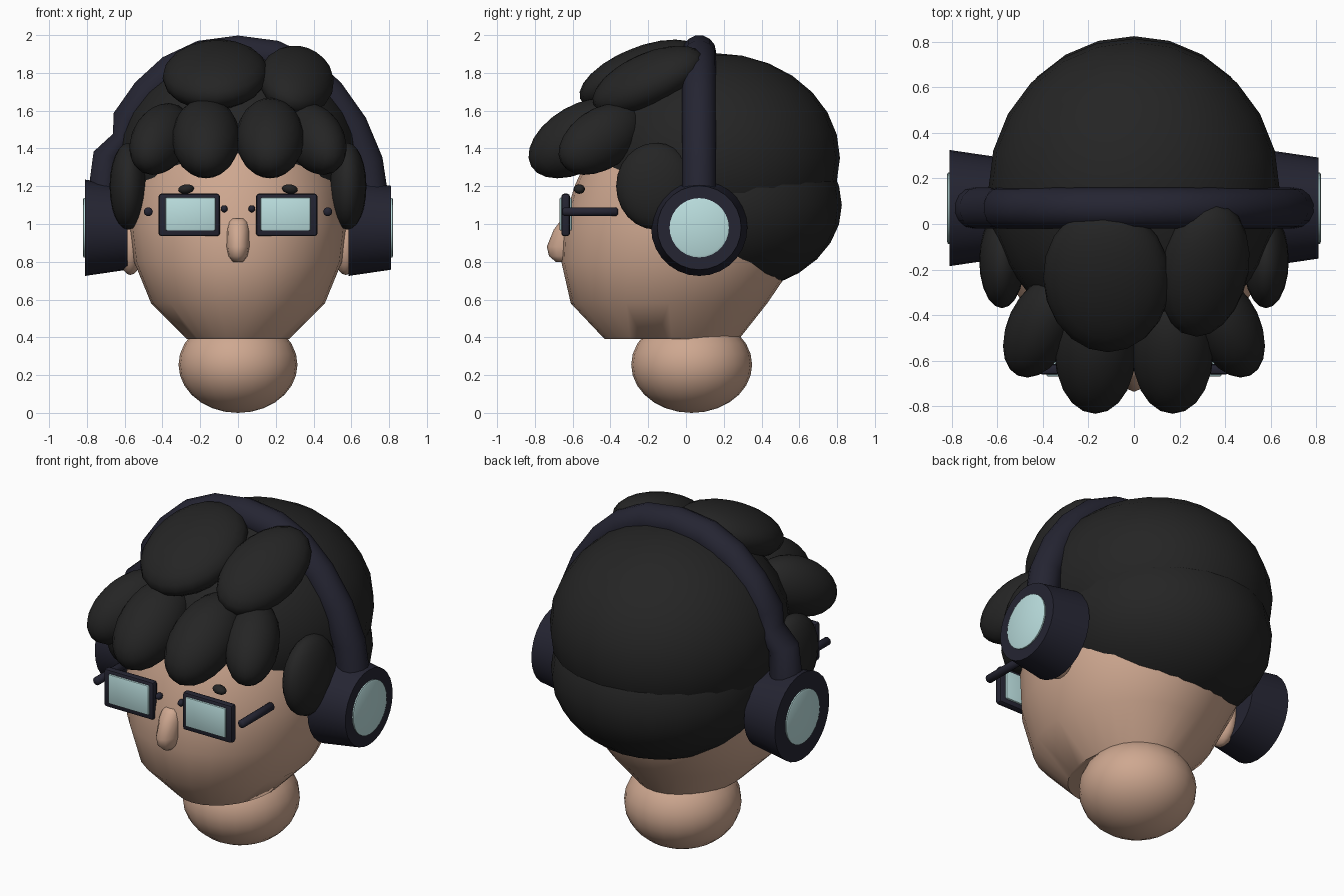
import bpy, bmesh
from math import sin, cos, pi, radians
from mathutils import Vector, Matrix, Euler

cube = bpy.data.objects.get("Cube")
if cube:
    bpy.data.objects.remove(cube, do_unlink=True)


def material(name, rgb):
    m = bpy.data.materials.new(name)
    m.use_nodes = True
    m.diffuse_color = (*rgb, 1)
    bsdf = next(n for n in m.node_tree.nodes if n.type == 'BSDF_PRINCIPLED')
    bsdf.inputs["Base Color"].default_value = (*rgb, 1)
    bsdf.inputs["Roughness"].default_value = 0.8
    return m


SKIN = material("skin", (0.62, 0.39, 0.28))
HAIR = material("black_hair", (0.018, 0.018, 0.018))
NAVY = material("dark_navy", (0.018, 0.018, 0.032))
TEAL = material("pale_teal", (0.50, 0.74, 0.74))


def finish(name, bm, mat, angle=50):
    bmesh.ops.recalc_face_normals(bm, faces=bm.faces)
    me = bpy.data.meshes.new(name)
    bm.to_mesh(me)
    bm.free()
    me.materials.append(mat)
    ob = bpy.data.objects.new(name, me)
    bpy.context.collection.objects.link(ob)
    bpy.ops.object.select_all(action='DESELECT')
    ob.select_set(True)
    bpy.context.view_layer.objects.active = ob
    bpy.ops.object.shade_smooth_by_angle(angle=radians(angle))
    return ob


def blob(name, mat, centre, radii, rot=(0, 0, 0), segs=20, rings=12):
    """Ellipsoid, rotated by degrees."""
    bm = bmesh.new()
    turn = Euler([radians(a) for a in rot]).to_matrix().to_4x4()
    m = Matrix.Translation(centre) @ turn @ Matrix.Diagonal((*radii, 1))
    bmesh.ops.create_uvsphere(bm, u_segments=segs, v_segments=rings, radius=1, matrix=m)
    return finish(name, bm, mat)


def box(name, mat, centre, size, bevel):
    bm = bmesh.new()
    bmesh.ops.create_cube(bm, size=1, matrix=Matrix.Translation(centre) @ Matrix.Diagonal((*size, 1)))
    bmesh.ops.bevel(bm, geom=bm.edges[:], offset=bevel, segments=2, profile=0.5, affect='EDGES')
    return finish(name, bm, mat, 30)


def loft(name, mat, rings, angle=50):
    """Bridge a list of equal-sized rings and cap both ends."""
    bm = bmesh.new()
    loops = [[bm.verts.new(p) for p in ring] for ring in rings]
    n = len(loops[0])
    for a, b in zip(loops, loops[1:]):
        for i in range(n):
            j = (i + 1) % n
            bm.faces.new((a[i], a[j], b[j], b[i]))
    bm.faces.new(loops[0])
    bm.faces.new(loops[-1])
    return finish(name, bm, mat, angle)


def oval(centre, u, v, n=20):
    return [Vector(centre) + Vector(u) * cos(2 * pi * i / n) + Vector(v) * sin(2 * pi * i / n)
            for i in range(n)]


def level_ring(z, rx, y, ry, n=20):
    return oval((0, y, z), (rx, 0, 0), (0, ry, 0), n)


# Head with a flat jaw underside: height, half width, centre y, half depth
HEAD = [(0.39, 0.27, -0.075, 0.355), (0.58, 0.46, -0.09, 0.52), (0.8, 0.55, -0.04, 0.62),
        (1.0, 0.575, -0.03, 0.62), (1.2, 0.55, 0, 0.59), (1.4, 0.48, 0, 0.5), (1.6, 0.33, 0.05, 0.38)]
loft("head", SKIN, [level_ring(*r, n=28) for r in HEAD], 45)
blob("neck", SKIN, (0, 0.03, 0.255), (0.315, 0.32, 0.255), segs=24, rings=14)

# Nose: height, half width, centre y, half depth
NOSE = [(0.8, 0.03, -0.64, 0.05), (0.83, 0.052, -0.64, 0.085), (0.88, 0.062, -0.64, 0.097),
        (0.97, 0.06, -0.63, 0.07), (1.01, 0.05, -0.63, 0.04), (1.03, 0.03, -0.63, 0.02)]
loft("nose", SKIN, [level_ring(*r, n=12) for r in NOSE], 60)

# Main hair masses
blob("upper_hair", HAIR, (0, 0.15, 1.35), (0.64, 0.665, 0.555), segs=24, rings=14)
blob("lower_hair", HAIR, (0, 0.22, 1.1), (0.6, 0.605, 0.46), segs=24, rings=14)

# Curls over the crown
blob("crown_curl_right", HAIR, (-0.12, -0.24, 1.79), (0.28, 0.345, 0.145), (22, -4, 0))
blob("crown_curl_left", HAIR, (0.31, -0.2, 1.76), (0.2, 0.32, 0.135), (25, 20, 0))

for side, s in (("left", 1), ("right", -1)):
    # Fringe, side lock and ear
    blob("inner_fringe_" + side, HAIR, (s * 0.17, -0.56, 1.455), (0.18, 0.3, 0.175), (30, 0, 0))
    blob("outer_fringe_" + side, HAIR, (s * 0.41, -0.45, 1.45), (0.145, 0.26, 0.16), (30, 0, s * 25))
    blob("side_lock_" + side, HAIR, (s * 0.58, -0.16, 1.2), (0.1, 0.21, 0.23))
    blob("ear_" + side, SKIN, (s * 0.57, 0.05, 0.9), (0.07, 0.11, 0.17))
    blob("eyebrow_" + side, HAIR, (s * 0.275, -0.565, 1.185), (0.042, 0.03, 0.025), (0, s * 8, 0), 12, 8)

    # Glasses
    box("lens_frame_" + side, NAVY, (s * 0.258, -0.637, 1.048), (0.325, 0.046, 0.225), 0.015)
    box("lens_" + side, TEAL, (s * 0.252, -0.637, 1.052), (0.265, 0.066, 0.175), 0.008)
    temple = [oval((s * 0.475, y, 1.065), (r, 0, 0), (0, 0, r), 10)
              for y, r in ((-0.655, 0.015), (-0.645, 0.024), (-0.37, 0.024), (-0.36, 0.015))]
    loft("temple_arm_" + side, NAVY, temple, 60)
    blob("bridge_end_" + side, NAVY, (s * 0.073, -0.635, 1.08), (0.019, 0.025, 0.019), segs=10, rings=6)

    # Ear cup: both cups are wider towards the right of the model
    wide, narrow = 0.255, 0.222
    inner, outer = (wide, narrow) if s > 0 else (narrow, wide)
    cup = [oval((s * x, 0.07, 0.98), (0, r, 0), (0, 0, r), 28)
           for x, r in ((0.585, inner), (0.81, outer))]
    loft("ear_cup_" + side, NAVY, cup)
    disc = [oval((s * x, 0.07, 0.98), (0, r, 0), (0, 0, r), 28)
            for x, r in ((0.8, 0.157), (0.817, 0.157), (0.821, 0.148))]
    loft("ear_cup_disc_" + side, TEAL, disc, 60)

# Headband: centre x, centre z, tube radius, with a pinch low on the right arm
LEFT_ARM = [(0.19, 1.885, 0.09), (0.35, 1.81, 0.09), (0.48, 1.69, 0.09),
            (0.6, 1.52, 0.09), (0.68, 1.33, 0.09), (0.71, 1.13, 0.09)]
RIGHT_ARM = [(-0.71, 1.13, 0.09), (-0.69, 1.36, 0.08), (-0.61, 1.45, 0.06), (-0.59, 1.55, 0.08),
             (-0.48, 1.69, 0.09), (-0.35, 1.81, 0.09), (-0.19, 1.885, 0.09)]
path = RIGHT_ARM + [(0, 1.91, 0.09)] + LEFT_ARM
rings = []
for i, (x, z, r) in enumerate(path):
    a, b = path[max(i - 1, 0)], path[min(i + 1, len(path) - 1)]
    t = Vector((b[0] - a[0], 0, b[1] - a[1])).normalized()
    rings.append(oval((x, 0.07, z), (0, 0.09, 0), (-t.z * r, 0, t.x * r), 14))
loft("headband", NAVY, rings, 60)
